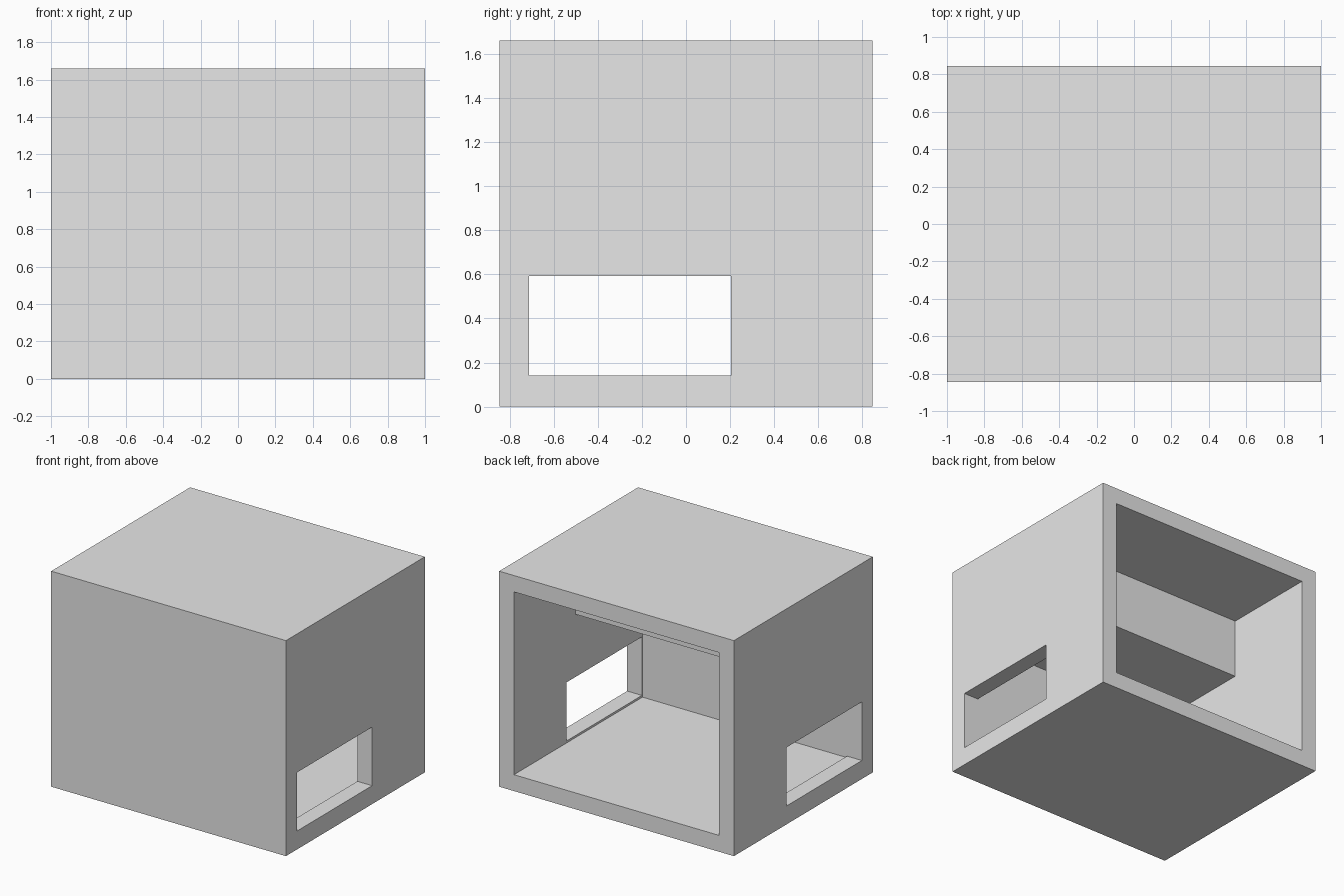
import bpy, bmesh

if "Cube" in bpy.data.objects:
    bpy.data.objects.remove(bpy.data.objects["Cube"])

W, D, H = 1.0, 0.845, 1.66   # half width, half depth, height
T = 0.126                    # wall thickness

grey = bpy.data.materials.new("plain grey")
grey.diffuse_color = (0.8, 0.8, 0.8, 1)
grey.use_nodes = True
grey.node_tree.nodes["Principled BSDF"].inputs["Base Color"].default_value = grey.diffuse_color


def prism(name, profile, x0, x1):
    """Sweep a closed (y, z) profile along x."""
    bm = bmesh.new()
    face = bm.faces.new([bm.verts.new((x0, y, z)) for y, z in profile])
    ext = bmesh.ops.extrude_face_region(bm, geom=[face])
    verts = [g for g in ext["geom"] if isinstance(g, bmesh.types.BMVert)]
    bmesh.ops.translate(bm, verts=verts, vec=(x1 - x0, 0, 0))
    bmesh.ops.recalc_face_normals(bm, faces=bm.faces[:])
    mesh = bpy.data.meshes.new(name)
    bm.to_mesh(mesh)
    bm.free()
    mesh.materials.append(grey)
    ob = bpy.data.objects.new(name, mesh)
    bpy.context.collection.objects.link(ob)
    return ob


def rect(y0, z0, y1, z1):
    return [(y0, z0), (y1, z0), (y1, z1), (y0, z1)]


# outer box
box = prism("box_shell", rect(-D, 0, D, H), -W, W)

# room open at the back, with a solid step left hanging under the front ceiling
step_y, step_z = 0.095, 1.075
room = [(-D + T, T), (D + 0.2, T), (D + 0.2, H - T),
        (step_y, H - T), (step_y, step_z), (-D + T, step_z)]
cutters = [prism("room_cutter", room, -W + T, W - T)]

# one low window through each side wall
for side, name in ((-1, "left"), (1, "right")):
    cutters.append(prism(name + "_window_cutter", rect(-0.712, 0.142, 0.204, 0.593),
                         side * (W - T - 0.05), side * (W + 0.1)))

for c in cutters:
    mod = box.modifiers.new(c.name, "BOOLEAN")
    mod.operation = "DIFFERENCE"
    mod.solver = "EXACT"
    mod.object = c

# bake the cuts and remove the cutters
bpy.context.view_layer.objects.active = box
for mod in list(box.modifiers):
    bpy.ops.object.modifier_apply(modifier=mod.name)
for c in cutters:
    bpy.data.objects.remove(c)
